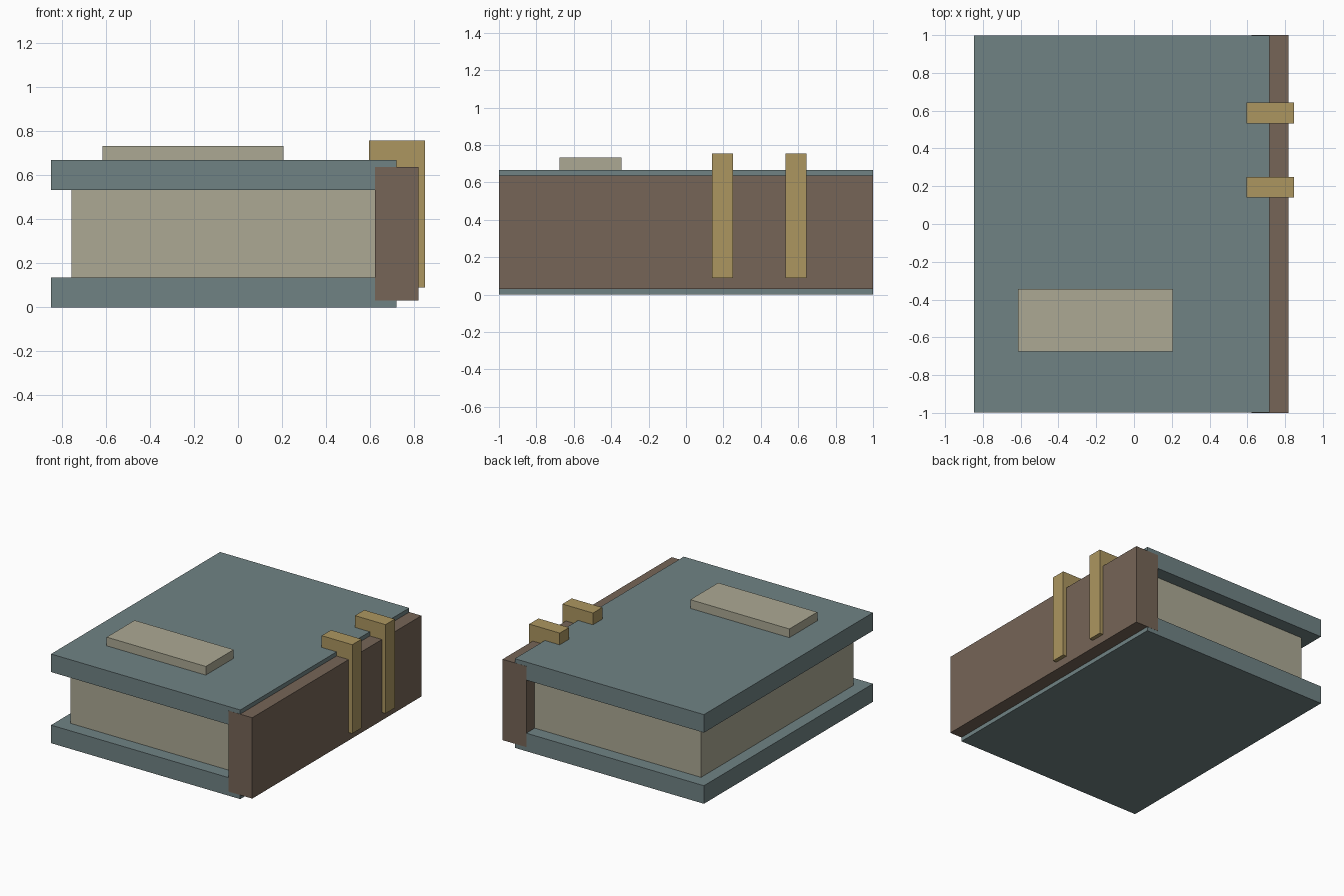
import bpy
import bmesh
from mathutils import Vector

cube = bpy.data.objects.get("Cube")
if cube:
    bpy.data.objects.remove(cube, do_unlink=True)


def material(name, rgb):
    mat = bpy.data.materials.new(name)
    mat.use_nodes = True
    colour = (*rgb, 1)
    mat.diffuse_color = colour
    mat.node_tree.nodes["Principled BSDF"].inputs["Base Color"].default_value = colour
    return mat


teal = material("slate teal", (0.162, 0.226, 0.231))
brown = material("leather brown", (0.181, 0.130, 0.095))
paper = material("aged paper", (0.413, 0.397, 0.296))
brass = material("dull brass", (0.413, 0.305, 0.117))


def prism(name, profile, y0, y1, mat):
    """Extrude a profile of (x, z) points from y0 to y1."""
    bm = bmesh.new()
    face = bm.faces.new([bm.verts.new((x, y0, z)) for x, z in profile])
    out = bmesh.ops.extrude_face_region(bm, geom=[face])
    moved = [v for v in out["geom"] if isinstance(v, bmesh.types.BMVert)]
    bmesh.ops.translate(bm, verts=moved, vec=Vector((0, y1 - y0, 0)))
    bmesh.ops.recalc_face_normals(bm, faces=bm.faces)
    mesh = bpy.data.meshes.new(name)
    bm.to_mesh(mesh)
    bm.free()
    mesh.materials.append(mat)
    obj = bpy.data.objects.new(name, mesh)
    bpy.context.collection.objects.link(obj)
    return obj


def box(name, x, y, z, mat):
    corners = [(x[0], z[0]), (x[1], z[0]), (x[1], z[1]), (x[0], z[1])]
    return prism(name, corners, *y, mat)


# Covers, a hair shorter than the spine so the end faces do not coincide
for name, z in (("bottom_cover", (0, 0.135)), ("top_cover", (0.532, 0.667))):
    box(name, (-0.848, 0.718), (-0.999, 0.999), z, teal)

# Page block and spine
box("pages", (-0.755, 0.66), (-0.9, 0.9), (0.12, 0.55), paper)
box("spine", (0.622, 0.818), (-1, 1), (0.031, 0.636), brown)

# Raised label on the top cover
box("title_plate", (-0.614, 0.206), (-0.675, -0.345), (0.66, 0.732), paper)

# Clasps bent over the spine
clasp = [(0.595, 0.755), (0.848, 0.755), (0.848, 0.09),
         (0.79, 0.09), (0.79, 0.63), (0.595, 0.63)]
for name, y in (("front_clasp", 0.195), ("back_clasp", 0.588)):
    prism(name, clasp, y - 0.055, y + 0.055, brass)
